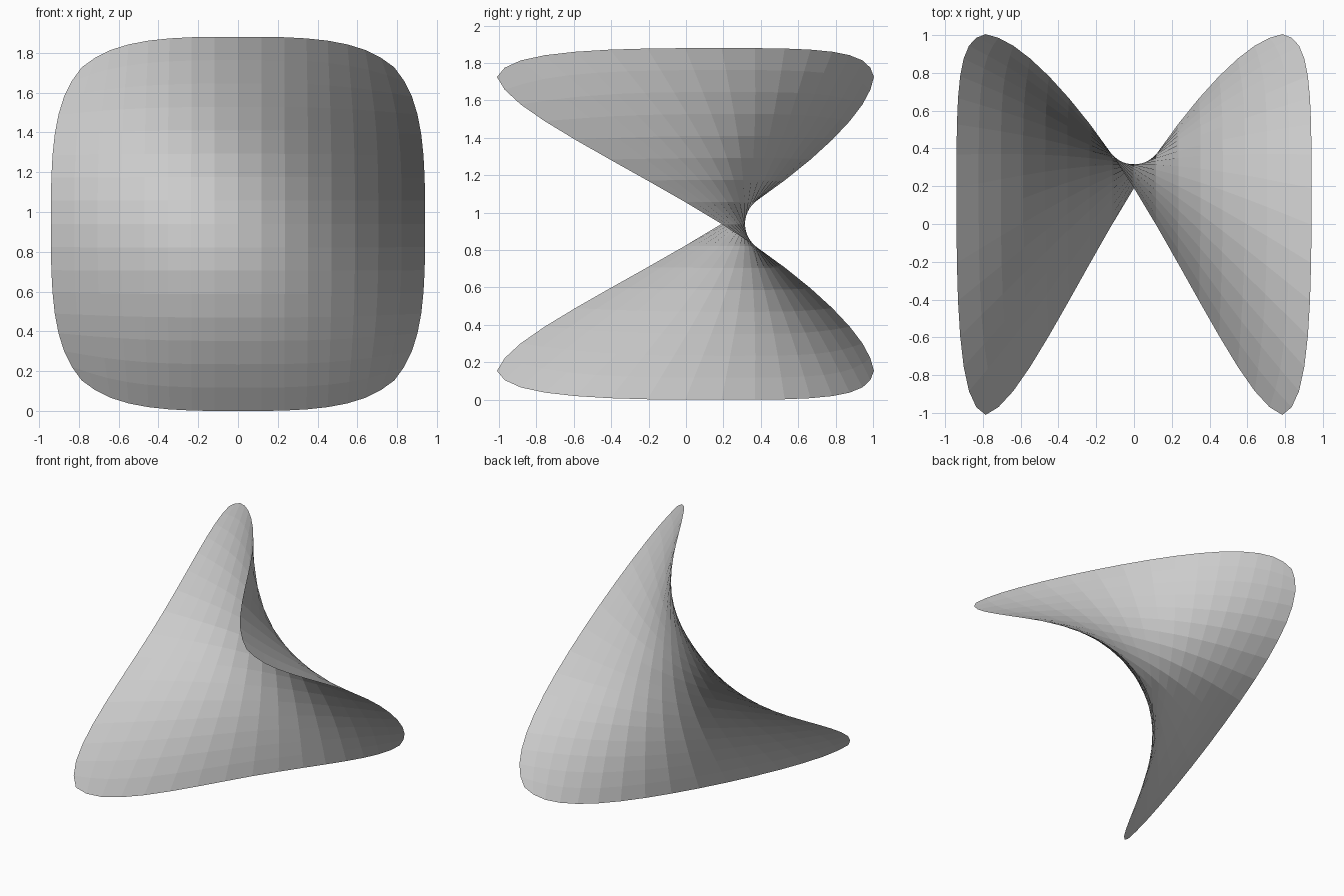
import bpy

if "Cube" in bpy.data.objects:
    bpy.data.objects.remove(bpy.data.objects["Cube"])

HALF = 0.94      # half width of the square control sheet
BASE = 0.38      # depth of the undisplaced sheet
FRONT = -1.69    # depth of the diagonal corner pair pulled forward
BACK = 1.31      # depth of the diagonal corner pair pushed back

# Control sheet: upright 2 x 2 grid with alternating corners displaced
verts = []
for k in (-1, 0, 1):
    for i in (-1, 0, 1):
        y = {0: BASE, 1: FRONT, -1: BACK}[i * k]
        verts.append((i * HALF, y, (k + 1) * HALF))
faces = [(a, a + 1, a + 4, a + 3) for a in (0, 1, 3, 4)]

mesh = bpy.data.meshes.new("saddle_sheet")
mesh.from_pydata(verts, [], faces)
sheet = bpy.data.objects.new("saddle_sheet", mesh)
bpy.context.collection.objects.link(sheet)

# Subdivision rounds the outline; facets stay flat
sub = sheet.modifiers.new("rounding", 'SUBSURF')
sub.levels = sub.render_levels = 3
